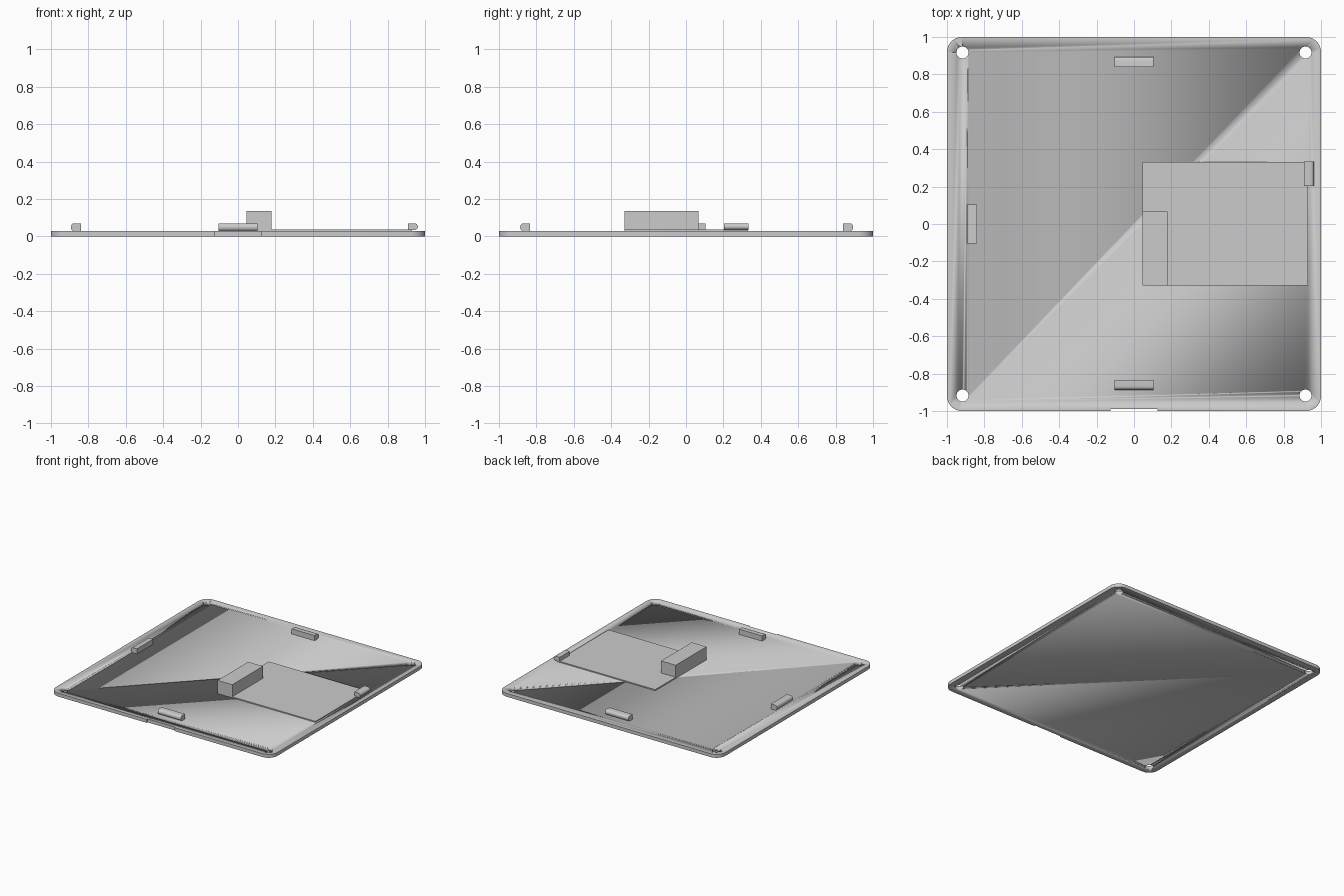
import bpy, bmesh
from math import sin, cos, pi, radians
from mathutils import Matrix, Vector

cube = bpy.data.objects.get("Cube")
if cube:
    bpy.data.objects.remove(cube, do_unlink=True)

grey = bpy.data.materials.new("plain grey")
grey.use_nodes = True
COLOUR = (0.6, 0.6, 0.6, 1)
grey.diffuse_color = COLOUR
grey.node_tree.nodes["Principled BSDF"].inputs["Base Color"].default_value = COLOUR

BOARD_TOP = 0.028
CARD_TOP = 0.037


def finish(name, bm):
    """Turn a bmesh into a grey object with sharp edges kept."""
    bmesh.ops.recalc_face_normals(bm, faces=bm.faces)
    mesh = bpy.data.meshes.new(name)
    bm.to_mesh(mesh)
    bm.free()
    mesh.materials.append(grey)
    obj = bpy.data.objects.new(name, mesh)
    bpy.context.collection.objects.link(obj)
    bpy.ops.object.select_all(action="DESELECT")
    obj.select_set(True)
    bpy.context.view_layer.objects.active = obj
    bpy.ops.object.shade_smooth_by_angle(angle=radians(30))
    return obj


def prism(outline, offset):
    """Extrude a closed 3D outline along an offset."""
    bm = bmesh.new()
    face = bm.faces.new([bm.verts.new(p) for p in outline])
    new = bmesh.ops.extrude_face_region(bm, geom=[face])["geom"]
    moved = [v for v in new if isinstance(v, bmesh.types.BMVert)]
    bmesh.ops.translate(bm, verts=moved, vec=offset)
    return bm


def box(name, x0, x1, y0, y1, z0, z1):
    corners = [(x0, y0, z0), (x1, y0, z0), (x1, y1, z0), (x0, y1, z0)]
    return finish(name, prism(corners, (0, 0, z1 - z0)))


# Main board: rounded corners and a shallow notch in the front edge
outline = []
radius, steps = 0.08, 8
for i, (sx, sy) in enumerate([(1, 1), (-1, 1), (-1, -1), (1, -1)]):
    for k in range(steps + 1):
        a = (i + k / steps) * pi / 2
        outline.append((sx * (1 - radius) + radius * cos(a),
                        sy * (1 - radius) + radius * sin(a), 0))
    if (sx, sy) == (-1, -1):
        outline += [(-0.125, -1, 0), (-0.125, -0.99, 0),
                    (0.125, -0.99, 0), (0.125, -1, 0)]
board = finish("main_board", prism(outline, (0, 0, BOARD_TOP)))

# Mounting holes through the four corners
bm = bmesh.new()
for x in (-0.917, 0.917):
    for y in (-0.917, 0.917):
        bmesh.ops.create_cone(bm, cap_ends=True, segments=32, radius1=0.032,
                              radius2=0.032, depth=0.2,
                              matrix=Matrix.Translation((x, y, 0)))
cutter = finish("hole_cutter", bm)
cutter.hide_render = True
cut = board.modifiers.new("holes", "BOOLEAN")
cut.operation = "DIFFERENCE"
cut.solver = "EXACT"
cut.object = cutter
bpy.context.view_layer.objects.active = board
bpy.ops.object.modifier_apply(modifier="holes")
bpy.data.objects.remove(cutter, do_unlink=True)


def connector(name, centre, length, angle, z0, z1):
    """Socket bar with a flat inner side and a rounded outer side (+x, turned)."""
    height = z1 - z0
    profile = [(-0.027, z0), (-0.027, z1)]
    for k in range(9):
        a = pi / 2 - pi * k / 8
        profile.append((0.008 + 0.019 * cos(a),
                        z0 + height / 2 + height / 2 * sin(a)))
    bm = prism([(x, -length / 2, z) for x, z in profile], (0, length, 0))
    turn = Matrix.Translation(Vector(centre)) @ Matrix.Rotation(angle, 4, "Z")
    bm.transform(turn)
    return finish(name, bm)


# Edge connectors, each rounded towards the nearest board edge
connector("right_connector", (-0.867, 0, 0), 0.208, pi, BOARD_TOP, 0.07)
connector("back_connector", (0, 0.867, 0), 0.208, pi / 2, BOARD_TOP, 0.07)
connector("front_connector", (0, -0.86, 0), 0.208, -pi / 2, BOARD_TOP, 0.07)

# Daughter card with its tall header block and small socket
box("daughter_card", 0.045, 0.93, -0.328, 0.332, BOARD_TOP, CARD_TOP)
box("header_block", 0.045, 0.178, -0.328, 0.068, CARD_TOP, 0.135)
connector("card_socket", (0.935, 0.268, 0), 0.13, 0, 0.034, 0.07)
